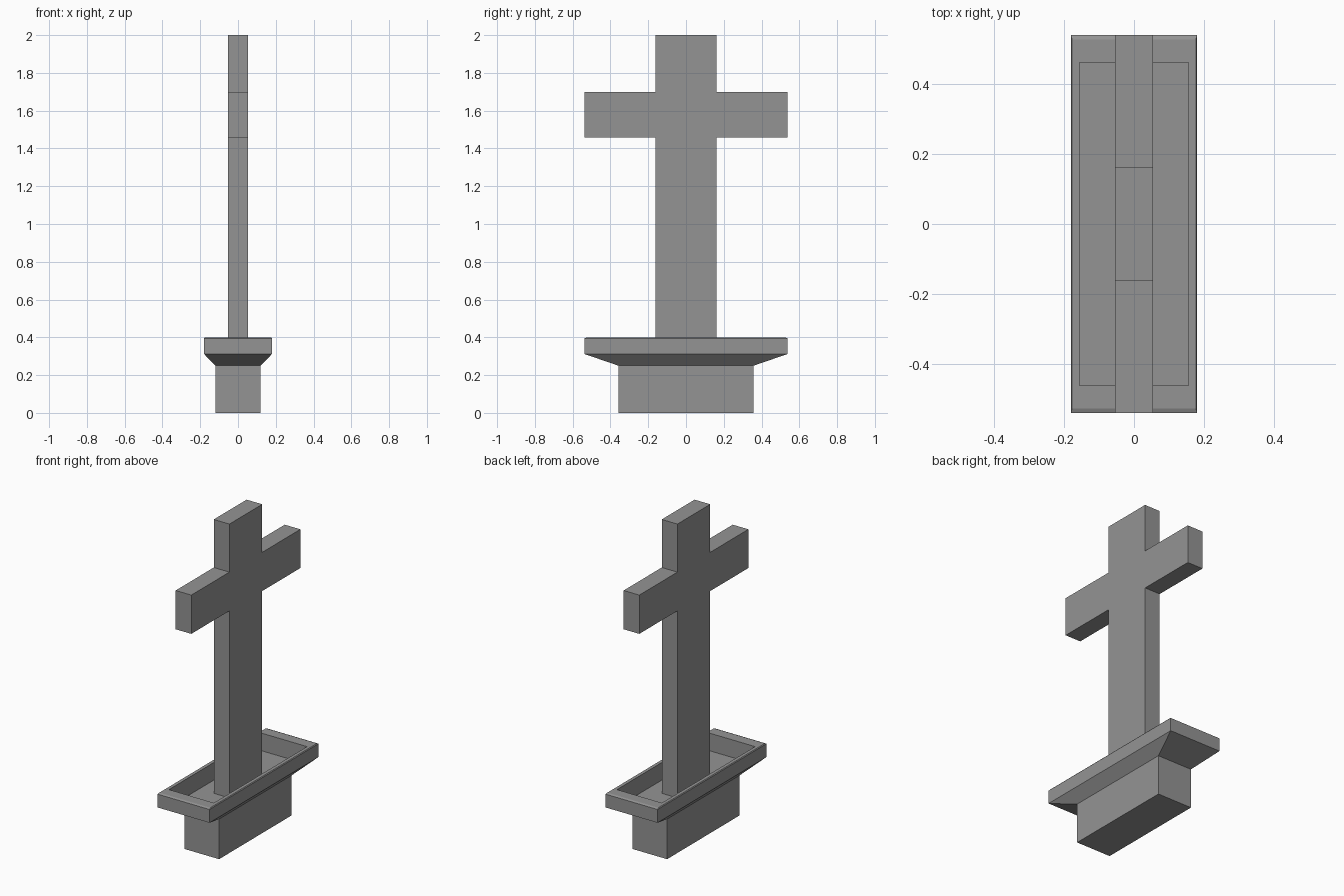
import bpy, bmesh

if "Cube" in bpy.data.objects:
    bpy.data.objects.remove(bpy.data.objects["Cube"])

stone = bpy.data.materials.new("dark_grey_stone")
stone.diffuse_color = (0.296, 0.296, 0.296, 1.0)
stone.use_nodes = True
stone.node_tree.nodes["Principled BSDF"].inputs["Base Color"].default_value = stone.diffuse_color


def finish(name, bm):
    bmesh.ops.recalc_face_normals(bm, faces=bm.faces)
    mesh = bpy.data.meshes.new(name)
    bm.to_mesh(mesh)
    bm.free()
    mesh.materials.append(stone)
    obj = bpy.data.objects.new(name, mesh)
    bpy.context.collection.objects.link(obj)
    return obj


def stacked_rectangles(name, levels):
    """Join rectangles (half x, half y, z) into one closed shell."""
    bm = bmesh.new()
    rings = [[bm.verts.new((sx * hx, sy * hy, z))
              for sx, sy in ((-1, -1), (1, -1), (1, 1), (-1, 1))]
             for hx, hy, z in levels]
    for low, high in zip(rings, rings[1:]):
        for i in range(4):
            j = (i + 1) % 4
            bm.faces.new((low[i], low[j], high[j], high[i]))
    bm.faces.new(rings[0])
    bm.faces.new(rings[-1])
    return finish(name, bm)


def extruded_profile(name, half_outline, half_depth):
    """Mirror a (y, z) half outline and extrude it along x."""
    outline = half_outline + [(-y, z) for y, z in reversed(half_outline)]
    bm = bmesh.new()
    face = bm.faces.new([bm.verts.new((-half_depth, y, z)) for y, z in outline])
    result = bmesh.ops.extrude_face_region(bm, geom=[face], use_keep_orig=True)
    verts = [v for v in result["geom"] if isinstance(v, bmesh.types.BMVert)]
    bmesh.ops.translate(bm, verts=verts, vec=(2 * half_depth, 0, 0))
    return finish(name, bm)


# Pedestal: block foot, flared neck, chamfered rim and sunken tray
stacked_rectangles("pedestal", [
    (0.12, 0.358, 0.0),
    (0.12, 0.358, 0.25),
    (0.18, 0.538, 0.312),
    (0.18, 0.538, 0.395),
    (0.176, 0.525, 0.40),
    (0.155, 0.46, 0.40),
    (0.155, 0.46, 0.29),
])

# Upright cross standing on the tray floor
extruded_profile("cross", [
    (0.162, 0.29), (0.162, 1.458), (0.538, 1.458),
    (0.538, 1.70), (0.162, 1.70), (0.162, 2.0),
], 0.054)
